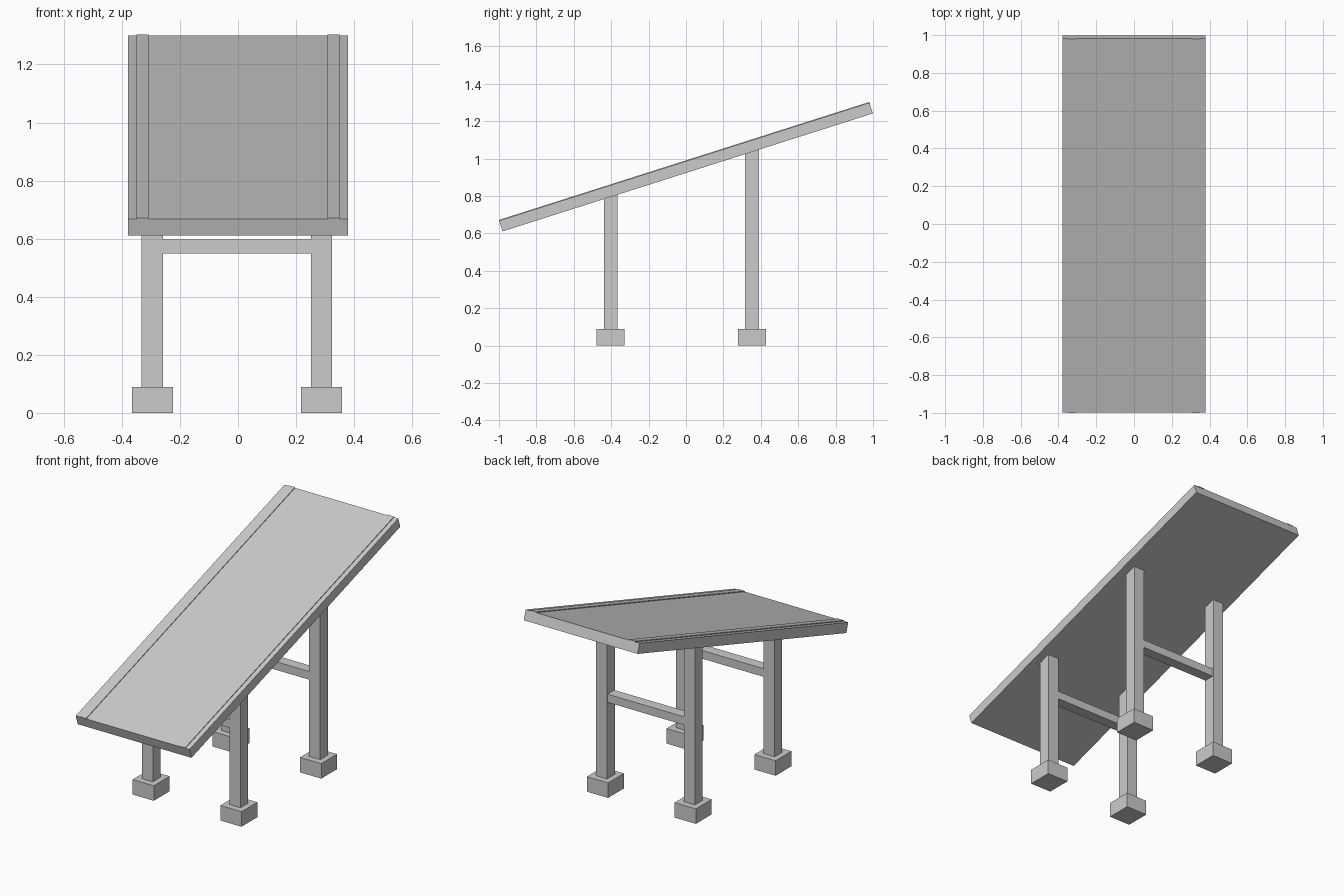
import bpy
import math
from mathutils import Matrix

default = bpy.data.objects.get("Cube")
if default:
    bpy.data.objects.remove(default, do_unlink=True)

grey = bpy.data.materials.new("plain_grey")
grey.use_nodes = True
colour = (0.6, 0.6, 0.6, 1)
grey.diffuse_color = colour
grey.node_tree.nodes["Principled BSDF"].inputs["Base Color"].default_value = colour

TILT = math.radians(17.67)
PANEL_Z = 0.955
LENGTH, THICK = 2.078, 0.06


def box(name, centre, size, frame=None):
    """Box of the given size, optionally placed in a tilted frame."""
    bpy.ops.mesh.primitive_cube_add(size=1)
    ob = bpy.context.object
    ob.name = name
    place = Matrix.Translation(centre) @ Matrix.Diagonal((*size, 1))
    ob.data.transform(frame @ place if frame else place)
    ob.data.materials.append(grey)
    return ob


def underside(y):
    return PANEL_Z - THICK / 2 / math.cos(TILT) + y * math.tan(TILT)


# Tilted panel with two thin raised rails along its length
tilted = Matrix.Translation((0, 0, PANEL_Z)) @ Matrix.Rotation(TILT, 4, "X")
box("panel", (0, 0, 0), (0.756, LENGTH, THICK), tilted)
for side, sx in (("left", 1), ("right", -1)):
    box(f"{side}_rail", (sx * 0.329, 0, THICK / 2), (0.042, LENGTH + 0.002, 0.008), tilted)

# Legs on square footings, each pair joined by a crossbar
LEG, FOOT_H = 0.073, 0.09
MID_X, HALF_X = -0.0035, 0.2915
for end, y in (("front", -0.403), ("rear", 0.353)):
    top = underside(y + LEG / 2)
    for side, sx in (("left", 1), ("right", -1)):
        x = MID_X + sx * HALF_X
        box(f"{end}_{side}_footing", (x, y, FOOT_H / 2), (0.141, 0.15, FOOT_H))
        box(f"{end}_{side}_leg", (x, y, (FOOT_H + top) / 2), (LEG, LEG, top - FOOT_H))
    box(f"{end}_crossbar", (MID_X, y, 0.573), (2 * HALF_X - LEG, 0.065, 0.049))
